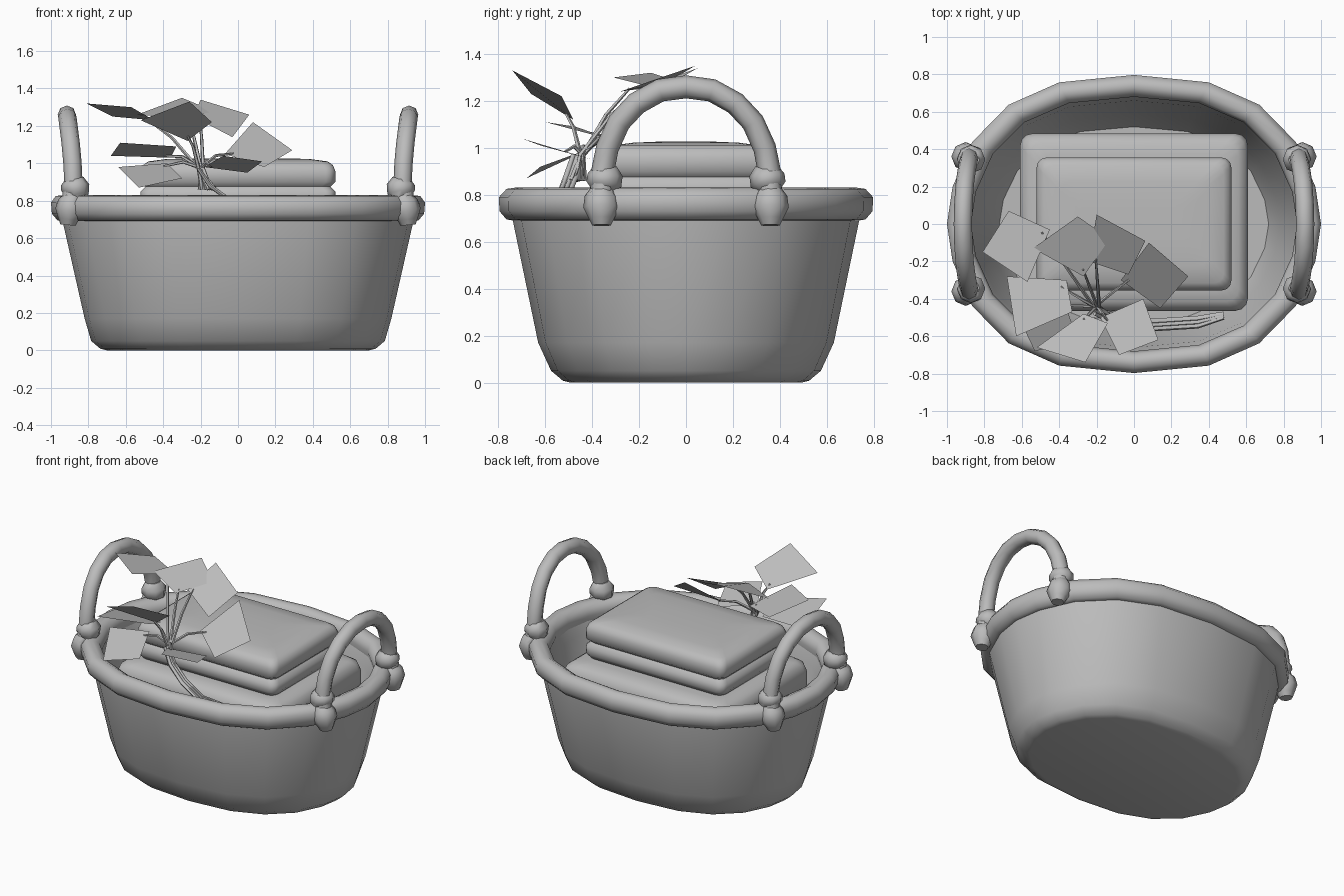
import bpy, bmesh, math
from mathutils import Vector

if "Cube" in bpy.data.objects:
    bpy.data.objects.remove(bpy.data.objects["Cube"])

grey = bpy.data.materials.new("plain_grey")
grey.diffuse_color = (0.5, 0.5, 0.5, 1)
grey.use_nodes = True
grey.node_tree.nodes["Principled BSDF"].inputs["Base Color"].default_value = grey.diffuse_color


def finish(name, bm, angle=50):
    bmesh.ops.recalc_face_normals(bm, faces=bm.faces)
    me = bpy.data.meshes.new(name)
    bm.to_mesh(me)
    bm.free()
    ob = bpy.data.objects.new(name, me)
    bpy.context.collection.objects.link(ob)
    me.materials.append(grey)
    bpy.context.view_layer.objects.active = ob
    ob.select_set(True)
    if angle:
        bpy.ops.object.shade_smooth_by_angle(angle=math.radians(angle))
    ob.select_set(False)
    return ob


def loft(name, rings, angle=50):
    """Skin a list of equal-length closed rings and cap both ends."""
    bm = bmesh.new()
    vs = [[bm.verts.new(p) for p in r] for r in rings]
    n = len(vs[0])
    for a, b in zip(vs, vs[1:]):
        for i in range(n):
            bm.faces.new((a[i], a[(i + 1) % n], b[(i + 1) % n], b[i]))
    bm.faces.new(vs[0])
    bm.faces.new(vs[-1])
    return finish(name, bm, angle)


def tube(name, path, radii, sides=8):
    """Sweep a round section along a path."""
    path = [Vector(p) for p in path]
    rings = []
    for i, p in enumerate(path):
        t = (path[min(i + 1, len(path) - 1)] - path[max(i - 1, 0)]).normalized()
        ref = Vector((1, 0, 0)) if abs(t.x) < 0.8 else Vector((0, 0, 1))
        u = t.cross(ref).normalized()
        v = t.cross(u)
        r = radii[i] if isinstance(radii, list) else radii
        rings.append([p + r * (math.cos(a) * u + math.sin(a) * v)
                      for a in (math.tau * k / sides for k in range(sides))])
    return loft(name, rings, 60)


# Twenty-sided oval outline, built from one quarter
quarter = [(1, 0), (.97, .25), (.865, .55), (.67, .80), (.4, .95)]
oval = (quarter + [(0, 1)] + [(-x, y) for x, y in quarter[:0:-1]])
oval += [(-x, -y) for x, y in oval]


def oval_ring(rx, ry, z):
    return [(rx * x, ry * y, z) for x, y in oval]


# Basket body: outer wall, then inner wall down to the floor
loft("basket_body", [oval_ring(*r) for r in (
    (.70, .495, 0), (.735, .525, .008), (.785, .575, .05), (.82, .63, .17),
    (.94, .74, .70), (.94, .74, .76), (.89, .70, .76), (.86, .66, .66),
    (.78, .59, .2), (.72, .52, .06))])

# Rim: thick rolled band closed on itself
rim = [(.935, .735, .69), (.965, .765, .695), (.995, .795, .73), (1, .797, .79),
       (.975, .765, .825), (.93, .73, .83), (.885, .695, .81),
       (.872, .68, .76), (.885, .69, .70)]
bm = bmesh.new()
vs = [[bm.verts.new(p) for p in oval_ring(*r)] for r in rim]
for j in range(len(rim)):
    a, b = vs[j], vs[(j + 1) % len(rim)]
    for i in range(20):
        k = (i + 1) % 20
        bm.faces.new((a[i], a[k], b[k], b[i]))
finish("basket_rim", bm, 55)

# Handles and the knots that hold them
half = [(.90, -.36, .76), (.88, -.355, .90), (.885, -.335, 1.0), (.895, -.285, 1.11),
        (.905, -.21, 1.19), (.912, -.11, 1.245)]
arch = half + [(.915, 0, 1.26)] + [(x, -y, z) for x, y, z in half[::-1]]
for s, side in ((-1, "left"), (1, "right")):
    tube(f"{side}_handle", [(s * x, y, z) for x, y, z in arch], .049)
    for t, end in ((-1, "front"), (1, "back")):
        knot = [(.91, .36, .67, .04), (.907, .36, .70, .055), (.90, .36, .745, .078),
                (.89, .36, .79, .072), (.88, .355, .82, .052), (.873, .35, .845, .075),
                (.87, .345, .885, .075), (.875, .345, .92, .05)]
        tube(f"{side}_{end}_knot", [(s * x, t * y, z) for x, y, z, r in knot],
             [k[3] for k in knot])


def rounded_rect(hx, hy, z, c, cx=0, cy=0):
    pts = []
    for q, (sx, sy) in enumerate(((1, 1), (-1, 1), (-1, -1), (1, -1))):
        for k in range(4):
            a = math.radians(90 * q + 30 * k)
            pts.append((cx + sx * (hx - c) + c * math.cos(a),
                        cy + sy * (hy - c) + c * math.sin(a), z))
    return pts


# Folded cloths stacked in the basket: (inset, height) profiles
lower = [(.06, .28), (.01, .31), (0, .36), (0, .50), (.03, .52), (0, .54),
         (0, .68), (.015, .73), (.05, .755), (.11, .765)]
loft("lower_cloth", [rounded_rect(.61 - i, .475 - i, z, .07, 0, .01) for i, z in lower], 60)
upper = [(.07, .755), (.02, .77), (0, .80), (0, .85), (.025, .875), (0, .90),
         (0, .96), (.012, .99), (.04, 1.01), (.13, 1.022), (.25, 1.027)]
loft("upper_cloth", [rounded_rect(.52 - i, .355 - i, z, .05) for i, z in upper], 60)

# Leaves: four corners each, the stem joins the first
leaves = [
    [(-.45, -.03, 1.23), (-.67, .07, 1.25), (-.81, -.15, 1.32), (-.57, -.31, 1.30)],
    [(-.27, -.28, 1.24), (-.13, -.08, 1.28), (-.30, .04, 1.35), (-.54, -.13, 1.26)],
    [(-.24, -.20, 1.25), (-.03, -.27, 1.14), (.06, -.09, 1.26), (-.20, .05, 1.34)],
    [(-.07, -.30, 1.05), (.14, -.45, .98), (.29, -.28, 1.07), (.08, -.10, 1.22)],
    [(-.36, -.30, 1.03), (-.68, -.28, 1.04), (-.63, -.60, 1.11), (-.33, -.47, 1.09)],
    [(-.38, -.40, 1.0), (-.64, -.45, .98), (-.53, -.68, .87), (-.30, -.62, .92)],
    [(-.27, -.48, 1.12), (-.52, -.66, 1.23), (-.26, -.74, 1.33), (-.14, -.53, 1.22)],
    [(-.18, -.50, .98), (-.08, -.70, 1.04), (.13, -.62, 1.01), (.05, -.40, .95)],
]
for n, corners in enumerate(leaves):
    bm = bmesh.new()
    f = bm.faces.new([bm.verts.new(c) for c in corners])
    f.normal_update()
    up = f.normal.z > 0
    ob = finish(f"leaf_{n + 1}", bm, 0)
    if (ob.data.polygons[0].normal.z > 0) is False:
        ob.data.flip_normals()

    # Branch from the bundle to just under the leaf
    root = Vector((-.12 - .012 * n, -.49 + .008 * n, .86))
    fork = Vector((-.21, -.45, .97)) + Vector((.012 * (n % 3), .01 * (n % 2), 0))
    c = [Vector(p) for p in corners]
    tip = c[0].lerp(c[2], .12)
    mid = fork.lerp(tip, .5) + Vector((0, 0, .03))
    tube(f"branch_{n + 1}", [root, fork, mid, tip], [.012, .011, .009, .006], 5)

# Stem bundle lying between the cloths and the front wall
for n in range(3):
    d = .02 * (n - 1)
    tube(f"stem_{n + 1}", [(.48, -.49 + d / 2, .70), (.34, -.525 + d, .70), (.1, -.54 + d, .73),
                          (-.04, -.52 + d, .80), (-.15, -.49 + d, .88), (-.21, -.46 + d, .97)],
         [.012, .014, .014, .013, .012, .01], 6)
